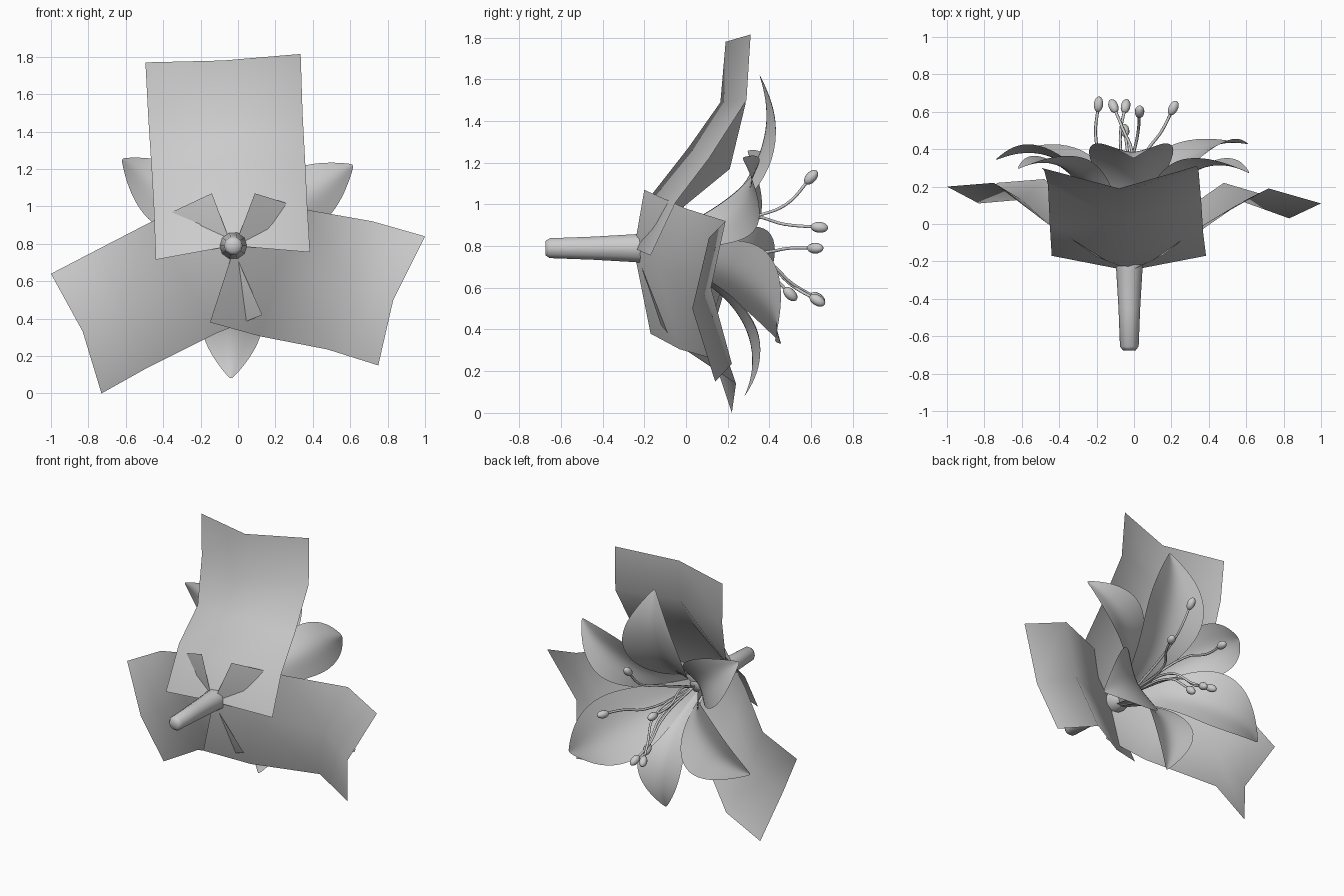
import bpy, bmesh, math
from mathutils import Vector

if "Cube" in bpy.data.objects:
    bpy.data.objects.remove(bpy.data.objects["Cube"])

CX, CZ = -0.025, 0.79          # flower axis runs along y through this point

grey = bpy.data.materials.new("soft_grey")
grey.diffuse_color = (0.6, 0.6, 0.6, 1)
grey.use_nodes = True
grey.node_tree.nodes["Principled BSDF"].inputs["Base Color"].default_value = grey.diffuse_color


def finish(obj):
    obj.data.materials.append(grey)
    for p in obj.data.polygons:
        p.use_smooth = True
    return obj


def grid_object(name, rows, subdiv=0):
    """Skin equal-length rows of points into a sheet."""
    bm = bmesh.new()
    vs = [[bm.verts.new(p) for p in row] for row in rows]
    for a, b in zip(vs, vs[1:]):
        for i in range(len(a) - 1):
            bm.faces.new((a[i], a[i + 1], b[i + 1], b[i]))
    bmesh.ops.remove_doubles(bm, verts=bm.verts, dist=0.0005)
    me = bpy.data.meshes.new(name)
    bm.to_mesh(me)
    bm.free()
    obj = bpy.data.objects.new(name, me)
    bpy.context.collection.objects.link(obj)
    if subdiv:
        m = obj.modifiers.new("smooth", 'SUBSURF')
        m.levels = m.render_levels = subdiv
    return finish(obj)


def tube(name, points, radius):
    cu = bpy.data.curves.new(name, 'CURVE')
    cu.dimensions = '3D'
    cu.bevel_depth = radius
    cu.bevel_resolution = 1
    cu.resolution_u = 6
    cu.use_fill_caps = True
    sp = cu.splines.new('BEZIER')
    sp.bezier_points.add(len(points) - 1)
    for bp, p in zip(sp.bezier_points, points):
        bp.co = p
        bp.handle_left_type = bp.handle_right_type = 'AUTO'
    cu.materials.append(grey)
    obj = bpy.data.objects.new(name, cu)
    bpy.context.collection.objects.link(obj)


# Three folded leaf sheets: rows of edge, midrib, edge from base to tip
grid_object("upper_leaf", [
    [(-0.44, -0.17, 0.715), (-0.03, -0.25, 0.79), (0.385, -0.17, 0.755)],
    [(-0.45, -0.01, 0.99), (-0.04, -0.17, 1.04), (0.37, -0.05, 1.01)],
    [(-0.46, 0.21, 1.17), (-0.05, 0.01, 1.27), (0.36, 0.11, 1.22)],
    [(-0.48, 0.285, 1.48), (-0.07, 0.165, 1.49), (0.345, 0.29, 1.50)],
    [(-0.495, 0.30, 1.77), (-0.08, 0.19, 1.78), (0.335, 0.31, 1.815)]])
grid_object("right_leaf", [
    [(0.09, -0.20, 1.07), (-0.02, -0.25, 0.78), (-0.15, -0.17, 0.38)],
    [(0.38, 0.00, 0.98), (0.22, -0.13, 0.70), (0.12, -0.03, 0.305)],
    [(0.72, 0.19, 0.92), (0.58, 0.12, 0.60), (0.48, 0.22, 0.235)],
    [(1.00, 0.11, 0.84), (0.83, 0.03, 0.50), (0.75, 0.14, 0.15)]])
grid_object("left_leaf", [
    [(-0.14, -0.20, 1.07), (-0.03, -0.24, 0.78), (0.13, -0.12, 0.42)],
    [(-0.46, 0.00, 0.92), (-0.30, -0.13, 0.62), (-0.12, -0.03, 0.32)],
    [(-0.75, 0.22, 0.77), (-0.60, 0.13, 0.46), (-0.48, 0.24, 0.14)],
    [(-1.00, 0.20, 0.64), (-0.83, 0.11, 0.33), (-0.73, 0.22, 0.00)]])

# Petals: (distance from axis, depth, half width) along the midrib
INNER = [(0.04, -0.22, 0.03), (0.08, -0.05, 0.07), (0.14, 0.09, 0.13),
         (0.25, 0.23, 0.20), (0.41, 0.325, 0.24), (0.58, 0.375, 0.19),
         (0.72, 0.37, 0.10), (0.82, 0.345, 0.018), (0.835, 0.34, 0.0)]
OUTER = [(0.04, -0.22, 0.03), (0.09, -0.05, 0.06), (0.16, 0.08, 0.10),
         (0.27, 0.21, 0.15), (0.41, 0.29, 0.18), (0.54, 0.31, 0.145),
         (0.64, 0.30, 0.08), (0.71, 0.275, 0.016), (0.72, 0.27, 0.0)]


def petal(name, angle, profile, dy=0.0, scale=1.0, cup=0.33):
    c, s = math.cos(math.radians(angle)), math.sin(math.radians(angle))
    rows = []
    for r, y, w in profile:
        row = []
        for t in (-1, -0.55, 0, 0.55, 1):
            lift = cup * w * abs(t)           # edges cup toward the opening
            rr, side = r * scale - 0.1 * w * t * t, w * t
            yy = y + lift + dy * (r / 0.83) ** 2
            row.append((CX + rr * c - side * s, yy, CZ + rr * s + side * c))
        rows.append(row)
    grid_object(name, rows, 2)


petal("top_petal", 88.5, INNER, 0.01)
petal("lower_right_petal", -35, INNER, 0.085, 0.93, 0.22)
petal("lower_left_petal", 201, INNER, 0.0, 0.92)
petal("upper_right_petal", 34, OUTER, 0.0, 1.075)
petal("upper_left_petal", 142, OUTER, 0.03, 1.05)
petal("bottom_petal", 269, OUTER, 0.01, 0.99)

# Stem: turned profile around the y axis
STEM = [(0.0, -0.675), (0.035, -0.675), (0.05, -0.655), (0.058, -0.45),
        (0.07, -0.25), (0.075, -0.20), (0.05, -0.08), (0.0, -0.08)]
N = 10
grid_object("stem", [[(CX + r * math.cos(2 * math.pi * i / N), y,
                       CZ + r * math.sin(2 * math.pi * i / N))
                      for i in range(N + 1)] for r, y in STEM])

# Stamens: curved filament (middle, bend, tip) with an oval anther on the end
STAMENS = [
    [(-0.01, 0.33, 0.94), (0.02, 0.48, 1.00), (0.03, 0.60, 1.13)],
    [(0.06, 0.37, 0.77), (0.15, 0.50, 0.79), (0.21, 0.62, 0.79)],
    [(-0.17, 0.32, 0.94), (-0.205, 0.47, 0.905), (-0.19, 0.64, 0.89)],
    [(-0.03, 0.33, 0.72), (-0.04, 0.43, 0.64), (-0.05, 0.50, 0.57)],
    [(-0.01, 0.38, 0.73), (-0.06, 0.51, 0.62), (-0.11, 0.63, 0.55)],
    [(-0.07, 0.38, 0.72), (-0.07, 0.51, 0.61), (-0.045, 0.63, 0.54)]]
for i, path in enumerate(STAMENS):
    mid, bend, tip = map(Vector, path)
    tube(f"filament_{i + 1}", [(CX, -0.05, CZ), mid, bend, tip], 0.008)
    bm = bmesh.new()
    bmesh.ops.create_uvsphere(bm, u_segments=10, v_segments=8, radius=1)
    bmesh.ops.scale(bm, vec=(0.026, 0.026, 0.042), verts=bm.verts)
    me = bpy.data.meshes.new(f"anther_{i + 1}")
    bm.to_mesh(me)
    bm.free()
    obj = bpy.data.objects.new(f"anther_{i + 1}", me)
    bpy.context.collection.objects.link(obj)
    obj.location = tip
    obj.rotation_euler = (tip - bend).to_track_quat('Z', 'Y').to_euler()
    finish(obj)
